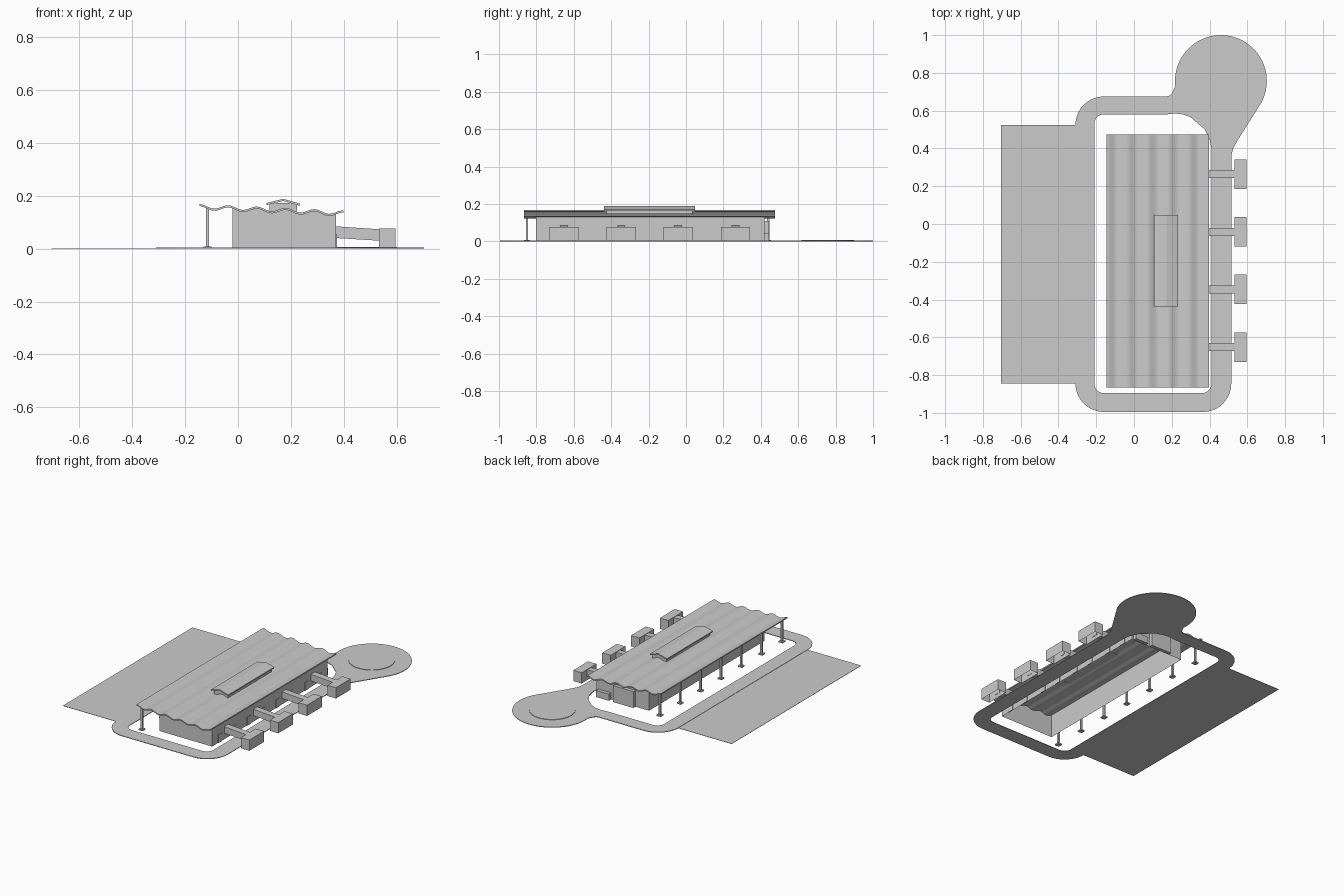
import bpy, bmesh, math

if "Cube" in bpy.data.objects:
    bpy.data.objects.remove(bpy.data.objects["Cube"], do_unlink=True)

# One plain grey for everything
GREY = (0.6, 0.6, 0.6, 1)
mat = bpy.data.materials.new("plain_grey")
mat.use_nodes = True
mat.diffuse_color = GREY
mat.node_tree.nodes["Principled BSDF"].inputs["Base Color"].default_value = GREY


def finish(name, bm):
    me = bpy.data.meshes.new(name)
    bmesh.ops.recalc_face_normals(bm, faces=bm.faces[:])
    bm.to_mesh(me)
    bm.free()
    me.materials.append(mat)
    ob = bpy.data.objects.new(name, me)
    bpy.context.collection.objects.link(ob)
    return ob


def prism(name, profile, y0, y1, open_bottom=False):
    """Extrude an (x, z) outline along y."""
    bm = bmesh.new()
    face = bm.faces.new([bm.verts.new((x, y0, z)) for x, z in profile])
    ext = bmesh.ops.extrude_face_region(bm, geom=[face])
    verts = [g for g in ext["geom"] if isinstance(g, bmesh.types.BMVert)]
    bmesh.ops.translate(bm, verts=verts, vec=(0, y1 - y0, 0))
    bmesh.ops.recalc_face_normals(bm, faces=bm.faces[:])
    if open_bottom:
        low = min(z for x, z in profile) + 0.001
        under = [f for f in bm.faces if all(v.co.z < low for v in f.verts)]
        bmesh.ops.delete(bm, geom=under, context="FACES")
    return finish(name, bm)


def box(name, x0, x1, y0, y1, z0, z1, open_bottom=False):
    return prism(name, [(x0, z0), (x1, z0), (x1, z1), (x0, z1)], y0, y1, open_bottom)


def arc(cx, cy, r, a0, a1, n=10):
    angles = [math.radians(a0 + (a1 - a0) * i / n) for i in range(n + 1)]
    return [(cx + r * math.cos(a), cy + r * math.sin(a)) for a in angles]


def smooth(ob):
    bpy.ops.object.select_all(action="DESELECT")
    ob.select_set(True)
    bpy.context.view_layer.objects.active = ob
    bpy.ops.object.shade_smooth_by_angle(angle=math.radians(30))


# Ring road with a round turning pad
outer = (arc(-0.16, -0.845, 0.15, 180, 270) + arc(0.365, -0.845, 0.15, 270, 360)
         + [(0.515, 0.36), (0.525, 0.4), (0.55, 0.445)]
         + arc(0.46, 0.757, 0.243, -28, 187, 40)
         + [(0.212, 0.715), (0.2, 0.69), (0.185, 0.678), (0.165, 0.675)]
         + arc(-0.16, 0.525, 0.15, 90, 180))
inner = (arc(-0.16, -0.845, 0.05, 180, 270) + arc(0.36, -0.845, 0.05, 270, 360)
         + [(0.41, 0.4), (0.4, 0.45), (0.375, 0.5), (0.3, 0.565),
            (0.26, 0.58), (0.22, 0.585), (0.17, 0.58)]
         + arc(-0.16, 0.53, 0.05, 90, 180))
curve = bpy.data.curves.new("ring_road", "CURVE")
curve.dimensions = "2D"
curve.fill_mode = "BOTH"
curve.extrude = 0.002
for loop in (outer, inner):
    spline = curve.splines.new("POLY")
    spline.points.add(len(loop) - 1)
    for p, (x, y) in zip(spline.points, loop):
        p.co = (x, y, 0, 1)
    spline.use_cyclic_u = True
curve.materials.append(mat)
road = bpy.data.objects.new("ring_road", curve)
road.location.z = 0.002
bpy.context.collection.objects.link(road)
bpy.ops.object.select_all(action="DESELECT")
road.select_set(True)
bpy.context.view_layer.objects.active = road
bpy.ops.object.convert(target="MESH")

# Raised disc on the turning pad
bm = bmesh.new()
bmesh.ops.create_cone(bm, cap_ends=True, segments=48, radius1=0.14, radius2=0.14, depth=0.007)
bmesh.ops.translate(bm, verts=bm.verts[:], vec=(0.46, 0.757, 0.0035))
finish("pad_disc", bm)

# Flat apron beside the road
box("apron", -0.705, -0.31, -0.845, 0.525, 0, 0.002)

# Rippled roof, sloping down towards the gates
ROOF_L, ROOF_R, PERIOD, THICK = -0.145, 0.398, 0.1086, 0.008


def roof_z(x):
    t = x - ROOF_L
    return 0.161 - 0.045 * t + 0.0075 * math.cos(2 * math.pi * t / PERIOD)


def wave(x0, x1, n, drop=0):
    xs = [x0 + (x1 - x0) * i / n for i in range(n + 1)]
    return [(x, roof_z(x) - drop) for x in xs]


smooth(prism("roof", wave(ROOF_L, ROOF_R, 60, THICK) + wave(ROOF_L, ROOF_R, 60)[::-1],
             -0.865, 0.475))

# Terminal hall, open underneath, its top following the roof
prism("hall", [(-0.02, 0), (0.37, 0)] + wave(-0.02, 0.37, 40, THICK * 0.7)[::-1],
      -0.803, 0.42, open_bottom=True)
box("back_porch", 0.08, 0.23, 0.42, 0.443, 0, 0.11)
box("back_store", 0.26, 0.355, 0.42, 0.443, 0, 0.045)

# Raised rooflight with a shallow gable
box("rooflight_body", 0.12, 0.223, -0.425, 0.035, 0.14, 0.172)
prism("rooflight_roof", [(0.107, 0.164), (0.171, 0.18), (0.234, 0.162),
                         (0.234, 0.17), (0.171, 0.188), (0.107, 0.172)], -0.438, 0.048)

# Columns along the open side
for i in range(7):
    y = -0.85 + i * 0.215
    box("column", -0.121, -0.109, y - 0.006, y + 0.006, 0, roof_z(-0.115) - 0.004)
    box("column_foot", -0.13, -0.1, y - 0.015, y + 0.015, 0, 0.008)

# Four gates: sloping bridge, end cabin and doors in the hall wall
for y in (0.264, -0.042, -0.346, -0.652):
    prism("bridge", [(0.37, 0.04), (0.535, 0.03), (0.535, 0.073), (0.37, 0.084)],
          y - 0.021, y + 0.021)
    box("cabin", 0.533, 0.595, y - 0.078, y + 0.078, 0.004, 0.076, open_bottom=True)
    for side in (-1, 1):
        d = y + side * 0.07
        box("hall_door", 0.369, 0.374, d - 0.02, d + 0.02, 0, 0.055)
